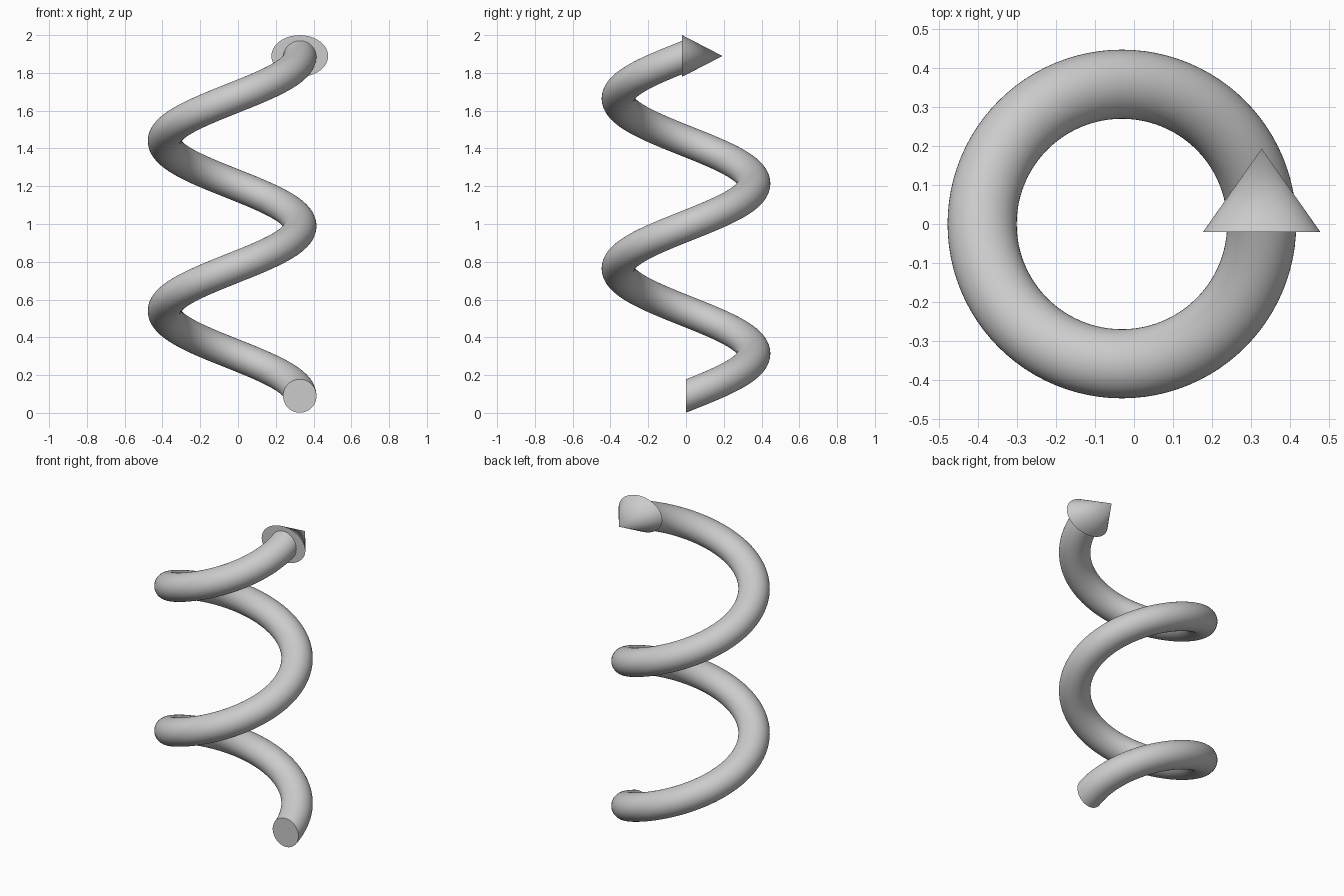
import bpy, bmesh, math

if "Cube" in bpy.data.objects:
    bpy.data.objects.remove(bpy.data.objects["Cube"])

CX, R, TUBE = -0.031, 0.358, 0.0885   # axis position, coil radius, tube radius
Z0, PITCH, TURNS = 0.0895, 0.9, 2
STEPS, SIDES = 192, 48


def finish(bm, name):
    bmesh.ops.recalc_face_normals(bm, faces=bm.faces)
    mesh = bpy.data.meshes.new(name)
    bm.to_mesh(mesh)
    bm.free()
    obj = bpy.data.objects.new(name, mesh)
    bpy.context.collection.objects.link(obj)
    bpy.ops.object.select_all(action='DESELECT')
    obj.select_set(True)
    bpy.context.view_layer.objects.active = obj
    bpy.ops.object.shade_smooth_by_angle(angle=math.radians(35))
    return obj


# Coil: an upright circle screwed around the vertical axis, capped at both ends
bm = bmesh.new()
rings = []
for i in range(STEPS + 1):
    t = i / STEPS * TURNS
    a = 2 * math.pi * t
    ring = []
    for j in range(SIDES):
        b = 2 * math.pi * j / SIDES
        r = R + TUBE * math.cos(b)
        ring.append(bm.verts.new((CX + r * math.cos(a), r * math.sin(a),
                                  Z0 + PITCH * t + TUBE * math.sin(b))))
    rings.append(ring)
for p, q in zip(rings, rings[1:]):
    for j in range(SIDES):
        k = (j + 1) % SIDES
        bm.faces.new((p[j], p[k], q[k], q[j]))
bm.faces.new(rings[0])
bm.faces.new(rings[-1])
finish(bm, "coil")

# Arrowhead: a flattened cone pointing along +y at the coil's upper end
bm = bmesh.new()
bmesh.ops.create_cone(bm, cap_ends=True, segments=64, radius1=0.15, radius2=0, depth=0.213)
for v in bm.verts:
    x, y, z = v.co
    v.co = (CX + R + x, 0.0865 + z, Z0 + PITCH * TURNS + y * 0.11 / 0.15)
bmesh.ops.remove_doubles(bm, verts=bm.verts, dist=1e-5)
finish(bm, "arrowhead")
